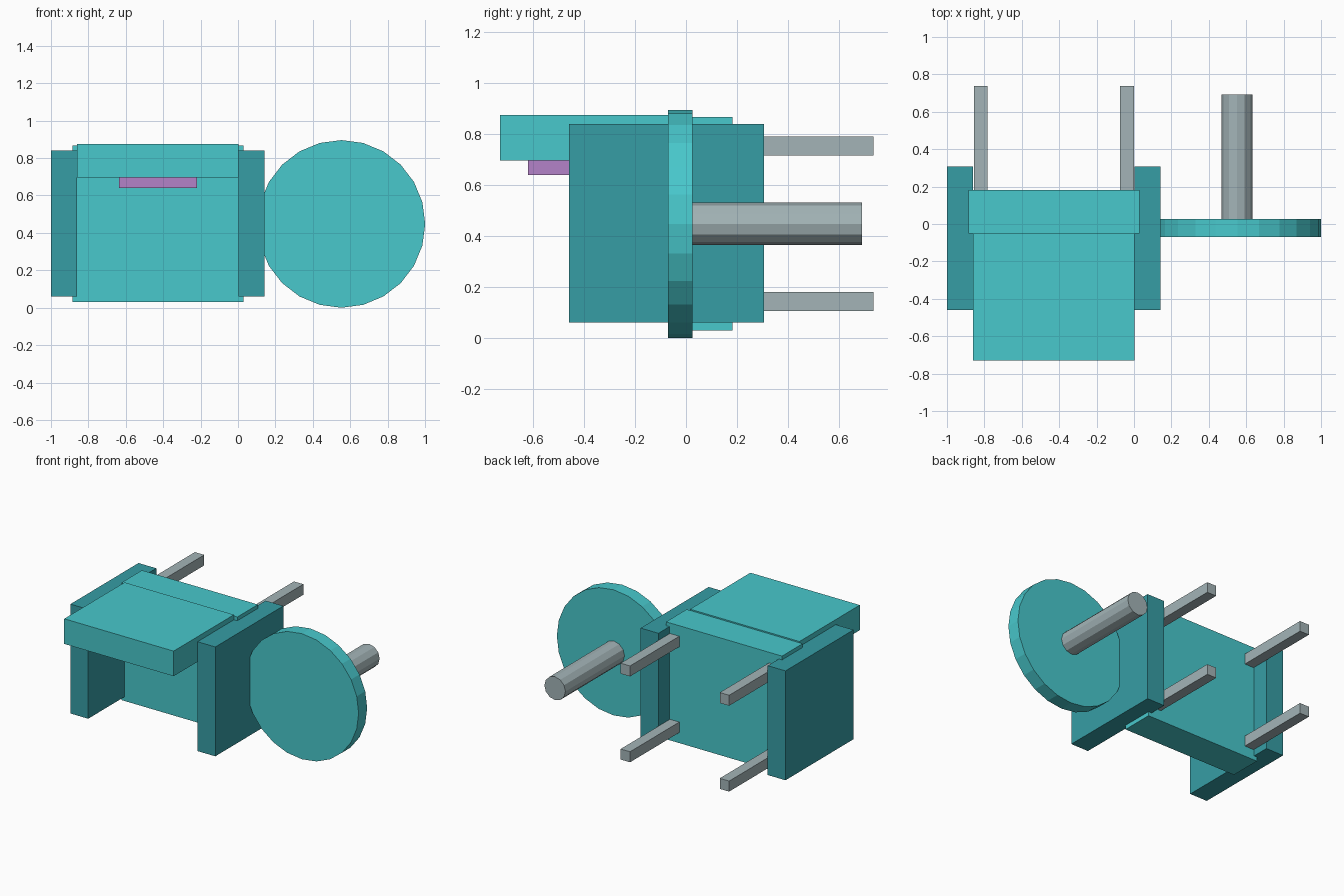
import bpy, math

if "Cube" in bpy.data.objects:
    bpy.data.objects.remove(bpy.data.objects["Cube"])


def material(name, rgb):
    m = bpy.data.materials.new(name)
    m.diffuse_color = (*rgb, 1.0)
    m.use_nodes = True
    m.node_tree.nodes["Principled BSDF"].inputs["Base Color"].default_value = m.diffuse_color
    return m


TEAL = material("bright teal", (0.065, 0.578, 0.604))
DARK_TEAL = material("dark teal", (0.037, 0.337, 0.376))
GREY = material("cool grey", (0.366, 0.456, 0.474))
PURPLE = material("soft purple", (0.456, 0.223, 0.578))


def finish(obj, name, mat):
    obj.name = name
    obj.data.name = name
    obj.data.materials.append(mat)
    bpy.ops.object.transform_apply(location=False, rotation=True, scale=True)


def box(name, x, y, z, mat):
    """Box spanning the given (min, max) ranges."""
    bpy.ops.mesh.primitive_cube_add(size=1, location=[(a + b) / 2 for a, b in (x, y, z)])
    obj = bpy.context.object
    obj.scale = [b - a for a, b in (x, y, z)]
    finish(obj, name, mat)


def rod(name, x, z, y, radius, sides, mat):
    """Flat-sided cylinder lying along y, with vertices on the x and z axes."""
    bpy.ops.mesh.primitive_cylinder_add(
        vertices=sides, radius=radius, depth=y[1] - y[0],
        location=(x, (y[0] + y[1]) / 2, z), rotation=(math.pi / 2, 0, 0))
    finish(bpy.context.object, name, mat)


# Booth body: back panel, overhanging canopy and the light beneath it
box("back_panel", (-0.885, 0.03), (-0.05, 0.182), (0.03, 0.867), TEAL)
box("canopy", (-0.86, 0.003), (-0.73, -0.05), (0.697, 0.876), TEAL)
box("canopy_light", (-0.637, -0.22), (-0.62, -0.2), (0.64, 0.697), PURPLE)

# Side walls and rear mounting bars, mirrored about the booth centre
CENTRE = -0.4285
for label, s in (("left", -1), ("right", 1)):
    wall = sorted((CENTRE + s * 0.4315, CENTRE + s * 0.5715))
    box(label + "_wall", wall, (-0.46, 0.307), (0.06, 0.84), DARK_TEAL)
    bar = sorted((CENTRE + s * 0.354, CENTRE + s * 0.428))
    for level, z in (("lower", (0.105, 0.18)), ("upper", (0.717, 0.792))):
        box(f"{label}_{level}_bar", bar, (0.182, 0.737), z, GREY)

# Round sign on its mounting pole
rod("round_sign", 0.553, 0.448, (-0.07, 0.026), 0.448, 24, TEAL)
rod("sign_pole", 0.55, 0.448, (0.026, 0.692), 0.083, 12, GREY)
